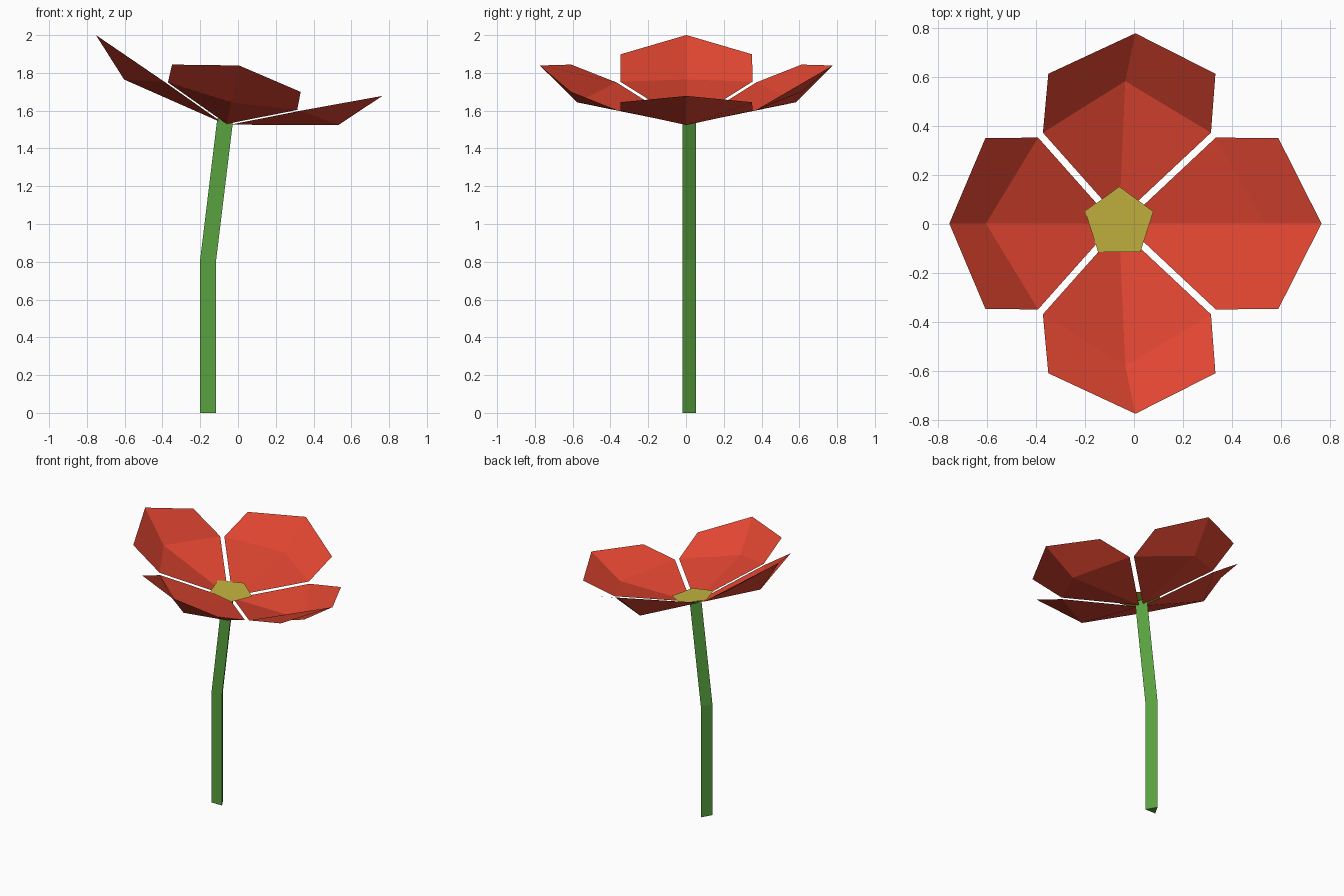
import bpy, bmesh
from math import radians, sin, cos, pi
from mathutils import Matrix, Vector

if "Cube" in bpy.data.objects:
    bpy.data.objects.remove(bpy.data.objects["Cube"])


def material(name, color):
    m = bpy.data.materials.new(name)
    m.diffuse_color = (*color, 1)
    m.use_nodes = True
    m.node_tree.nodes["Principled BSDF"].inputs["Base Color"].default_value = m.diffuse_color
    return m


def mesh_object(name, verts, faces, mat, matrix=Matrix()):
    me = bpy.data.meshes.new(name)
    me.from_pydata([matrix @ Vector(v) for v in verts], [], faces)
    me.materials.append(mat)
    ob = bpy.data.objects.new(name, me)
    bpy.context.collection.objects.link(ob)
    return ob


def ring(n, r, center, start):
    return [(center[0] + r * cos(start + 2 * pi * i / n),
             center[1] + r * sin(start + 2 * pi * i / n), center[2]) for i in range(n)]


red = material("petal_red", (0.75, 0.06, 0.03))
green = material("stem_green", (0.10, 0.36, 0.05))
yellow = material("center_yellow", (0.55, 0.45, 0.05))

# Stem: three-sided, bent once at the middle
path = [(-0.158, 0.005, 0), (-0.158, 0.005, 0.81), (-0.067, 0.005, 1.56)]
verts = [v for c in path for v in ring(3, 0.049, c, pi / 2)]
faces = [(2, 1, 0), (6, 7, 8)]
for k in (0, 3):
    faces += [(k + i, k + (i + 1) % 3, k + 3 + (i + 1) % 3, k + 3 + i) for i in range(3)]
mesh_object("stem", verts, faces, green)

# Petals: one cupped leaf shape, repeated around the tilted flower head
head = Matrix.Translation((-0.06, 0.002, 1.53)) @ Matrix.Rotation(radians(12), 4, 'Y')
petal = [(0.02, 0, 0), (0.58, 0, 0.117), (0.775, 0, 0.316),
         (0.37, -0.35, 0.15), (0.61, -0.348, 0.247),
         (0.37, 0.35, 0.15), (0.61, 0.348, 0.247)]
petal_faces = [(0, 3, 1), (3, 4, 2, 1), (0, 1, 5), (1, 2, 6, 5)]
for i, side in enumerate(("right", "back", "left", "front")):
    mesh_object("petal_" + side, petal, petal_faces, red,
                head @ Matrix.Rotation(i * pi / 2, 4, 'Z'))

# Flower center: flat pentagon over the petal bases
tilt = Matrix.Translation((-0.06, 0.005, 1.577)) @ Matrix.Rotation(radians(9), 4, 'Y')
mesh_object("flower_center", ring(5, 0.148, (0, 0, 0), pi / 2), [(0, 1, 2, 3, 4)], yellow, tilt)
